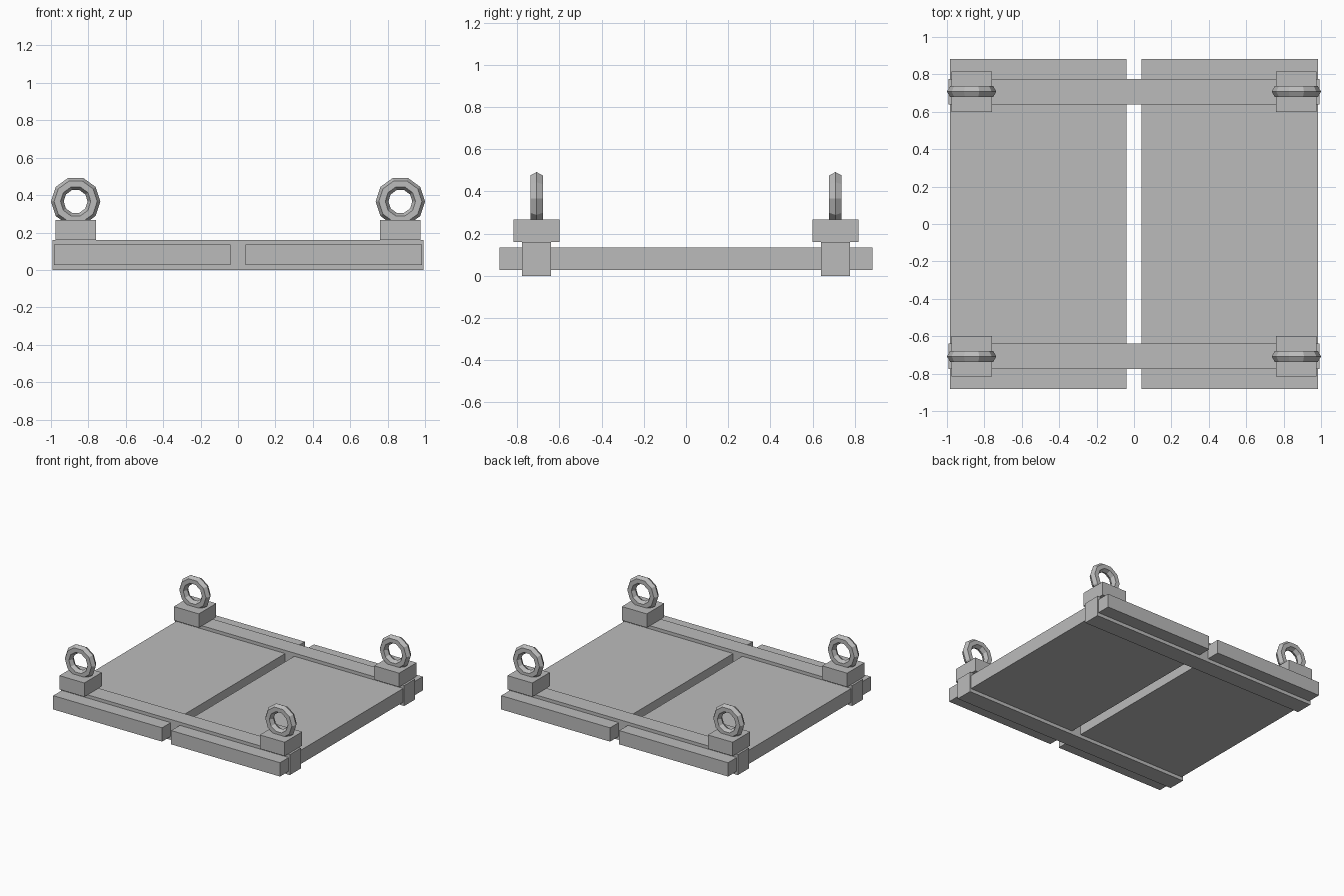
import bpy, bmesh, math
from mathutils import Matrix

if "Cube" in bpy.data.objects:
    bpy.data.objects.remove(bpy.data.objects["Cube"])

grey = bpy.data.materials.new("plain_grey")
grey.diffuse_color = (0.5, 0.5, 0.5, 1)
grey.use_nodes = True
grey.node_tree.nodes["Principled BSDF"].inputs["Base Color"].default_value = grey.diffuse_color


def finish(name, bm):
    bmesh.ops.recalc_face_normals(bm, faces=bm.faces)
    mesh = bpy.data.meshes.new(name)
    bm.to_mesh(mesh)
    bm.free()
    mesh.materials.append(grey)
    obj = bpy.data.objects.new(name, mesh)
    bpy.context.collection.objects.link(obj)


def box(name, center, size):
    bm = bmesh.new()
    bmesh.ops.create_cube(bm, size=1, matrix=Matrix.Translation(center) @ Matrix.Diagonal((*size, 1)))
    finish(name, bm)


def ring(name, center, major, minor, sides=10, section=6):
    """Upright faceted ring with its hole along y."""
    bm = bmesh.new()
    loops = []
    for i in range(sides):
        a = math.tau * i / sides
        loop = []
        for j in range(section):
            b = math.tau * j / section
            r = major + minor * math.cos(b)
            loop.append(bm.verts.new((center[0] + r * math.cos(a),
                                      center[1] + minor * math.sin(b),
                                      center[2] + r * math.sin(a))))
        loops.append(loop)
    for i in range(sides):
        p, q = loops[i], loops[(i + 1) % sides]
        for j in range(section):
            k = (j + 1) % section
            bm.faces.new((p[j], p[k], q[k], q[j]))
    finish(name, bm)


# Two floor slabs with a gap between them
for side, sx in (("left", -1), ("right", 1)):
    box(f"{side}_slab", (sx * 0.511, 0, 0.081), (0.943, 1.766, 0.108))

# Cross beams, each with a lifting pad and ring at both ends
for end, sy in (("front", -1), ("back", 1)):
    box(f"{end}_beam", (0, sy * 0.708, 0.08), (1.984, 0.136, 0.16))
    for side, sx in (("left", -1), ("right", 1)):
        x, y = sx * 0.868, sy * 0.708
        box(f"{end}_{side}_pad", (x, y, 0.214), (0.216, 0.216, 0.108))
        ring(f"{end}_{side}_lifting_ring", (x, y, 0.366), 0.098, 0.034)
